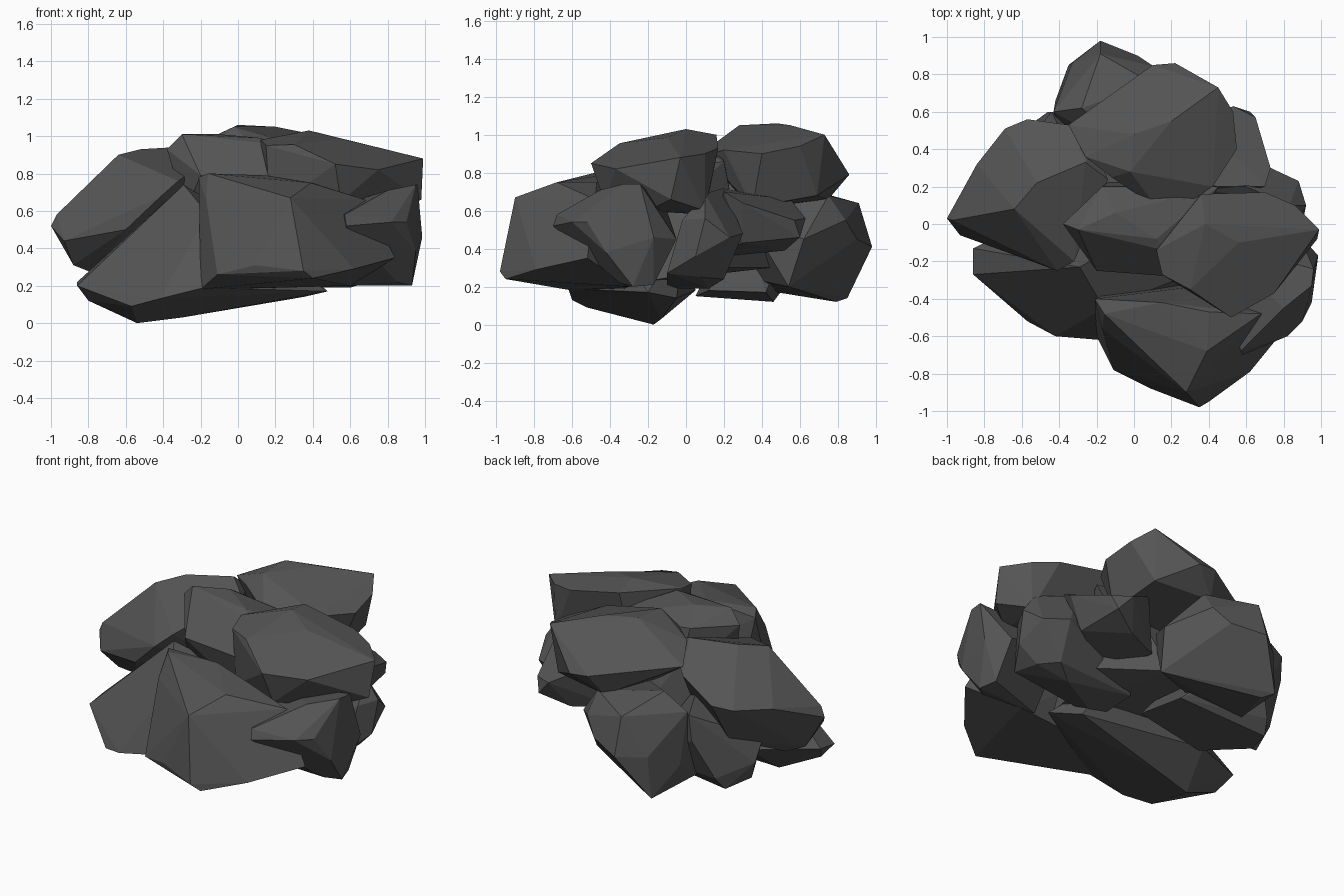
import bpy
import bmesh
from math import radians

stone = bpy.data.materials.new("dark_stone")
stone.diffuse_color = (.09, .09, .09, 1)


def rock(name, *corners):
    """One chiselled boulder: the convex hull of a few corner points, flat faced."""
    bm = bmesh.new()
    for c in corners:
        bm.verts.new(c)
    bmesh.ops.convex_hull(bm, input=bm.verts[:])
    loose = [v for v in bm.verts if not v.link_faces]
    bmesh.ops.delete(bm, geom=loose, context='VERTS')
    # merge nearly flat triangles into broad facets
    bmesh.ops.dissolve_limit(bm, angle_limit=radians(7), verts=bm.verts[:], edges=bm.edges[:])
    bmesh.ops.recalc_face_normals(bm, faces=bm.faces[:])
    mesh = bpy.data.meshes.new(name)
    bm.to_mesh(mesh)
    bm.free()
    mesh.materials.append(stone)
    obj = bpy.data.objects.new(name, mesh)
    bpy.context.collection.objects.link(obj)
    return obj


# Upper boulders
rock("top_slab",
     (-.02, .28, 1.05), (0, .48, 1.06), (.2, .55, 1.05), (.45, .73, 1.0),
     (.53, .6, .94), (.55, .4, .9), (.42, .2, .92), (.27, .1, .89), (.12, .09, .91),
     (-.12, .25, .96), (-.26, .36, .94), (-.35, .53, .86), (.1, .85, .8), (.22, .86, .79),
     (.05, .75, .66), (.42, .69, .68), (.45, .35, .62), (0, .3, .6))

rock("upper_right_boulder",
     (.36, .16, 1.0), (.38, 0, 1.03), (.12, -.14, .98), (.7, .17, .93),
     (.86, .1, .9), (.99, -.03, .88), (.98, -.08, .66), (.85, .1, .6), (.56, -.1, .985),
     (.75, -.37, .82), (.52, -.5, .85), (.3, -.35, .955), (.15, -.27, .95),
     (.55, -.43, .65), (.8, -.2, .6), (.3, .1, .58), (.17, -.26, .6))

rock("upper_middle_boulder",
     (-.38, 0, .93), (-.3, -.03, 1.01), (-.1, .06, 1.01), (.12, -.08, .99),
     (-.17, .2, .93), (.45, .2, .86), (.16, -.14, .96), (-.2, -.25, .79), (.2, -.28, .78),
     (-.28, -.1, .6), (.2, -.2, .5), (.3, .25, .6), (-.1, .25, .6))

rock("left_boulder",
     (-1, .03, .52), (-.97, .02, .58), (-.84, .32, .64), (-.69, .51, .66),
     (-.57, .56, .68), (-.35, .53, .8), (-.64, .08, .9), (-.52, .22, .93),
     (-.26, .33, .945), (-.14, .24, .88), (-.22, .42, .86), (-.32, -.2, .76),
     (-.41, -.25, .68), (-.6, -.18, .5), (-.93, -.06, .44), (-.88, .05, .31),
     (-.78, .1, .27), (-.6, .42, .42), (-.2, .2, .45))

# Lower ring of boulders
rock("lower_left_boulder",
     (-.86, -.27, .2), (-.86, -.13, .22), (-.8, -.22, .12), (-.57, -.52, .09),
     (-.42, -.6, .13), (-.18, -.62, .19), (-.54, -.17, 0), (-.3, -.13, .03),
     (-.63, -.2, .42), (-.29, -.23, .74), (-.16, -.45, .58), (.35, -.05, .14),
     (.48, -.2, .17), (.1, 0, .5), (-.48, .05, .18), (.1, -.45, .19))

rock("front_boulder",
     (-.21, -.4, .78), (-.16, -.48, .8), (.15, -.42, .79), (.4, -.47, .75),
     (.39, -.68, .75), (.68, -.48, .66), (-.17, -.56, .66), (.28, -.9, .67),
     (.35, -.98, .28), (.4, -.95, .24), (.09, -.88, .31), (-.11, -.78, .26),
     (-.2, -.6, .18), (.62, -.79, .29), (.84, -.52, .35), (.6, -.3, .2), (-.1, -.35, .18))

rock("right_front_boulder",
     (.57, -.68, .58), (.58, -.7, .52), (.82, -.6, .54), (.8, -.45, .71), (.95, -.33, .74),
     (.96, -.24, .74), (.985, -.17, .46), (.9, -.52, .54), (.95, -.42, .38),
     (.93, -.28, .2), (.9, -.17, .21), (.88, -.05, .45), (.5, -.3, .2),
     (.45, -.1, .6), (.85, -.35, .22))

rock("right_middle_boulder",
     (.88, .23, .46), (.92, .1, .56), (.91, .05, .36), (.86, -.02, .55),
     (.73, .3, .48), (.83, .1, .69), (.6, .2, .72), (.82, -.1, .27),
     (.8, .08, .25), (.72, .2, .24), (.6, .12, .19), (.2, -.1, .19), (.15, .15, .25),
     (.3, .2, .65))

rock("right_back_boulder",
     (.53, .63, .56), (.65, .57, .55), (.73, .3, .64), (.7, .2, .7),
     (.62, .6, .46), (.45, .52, .39), (.65, .3, .43), (.2, .4, .4),
     (.2, .2, .72), (.3, .1, .35), (.35, .55, .66))

rock("back_boulder",
     (-.18, .98, .41), (-.18, .91, .64), (-.33, .86, .4), (-.43, .6, .62),
     (.02, .9, .45), (.11, .84, .55), (-.35, .85, .14), (-.3, .79, .12),
     (-.42, .66, .3), (-.41, .48, .17), (.29, .62, .45), (.25, .54, .2),
     (-.28, .62, .72), (.1, .75, .68), (-.3, .3, .25), (.1, .3, .6))

rock("left_back_boulder",
     (-.6, .46, .12), (-.57, .52, .2), (-.46, .6, .44), (-.44, .6, .6),
     (-.72, .33, .27), (-.72, .25, .4), (-.66, .28, .14), (0, .42, .17),
     (.05, .12, .18), (-.45, .05, .15), (-.3, .3, .65))

# Core stone filling the gaps between the boulders
rock("core_stone",
     (-.3, -.2, .22), (.4, -.25, .22), (.45, .2, .3), (.1, .45, .3),
     (-.3, .3, .3), (-.2, .3, .8), (.3, .3, .8), (.3, -.2, .75), (-.25, -.15, .7))
